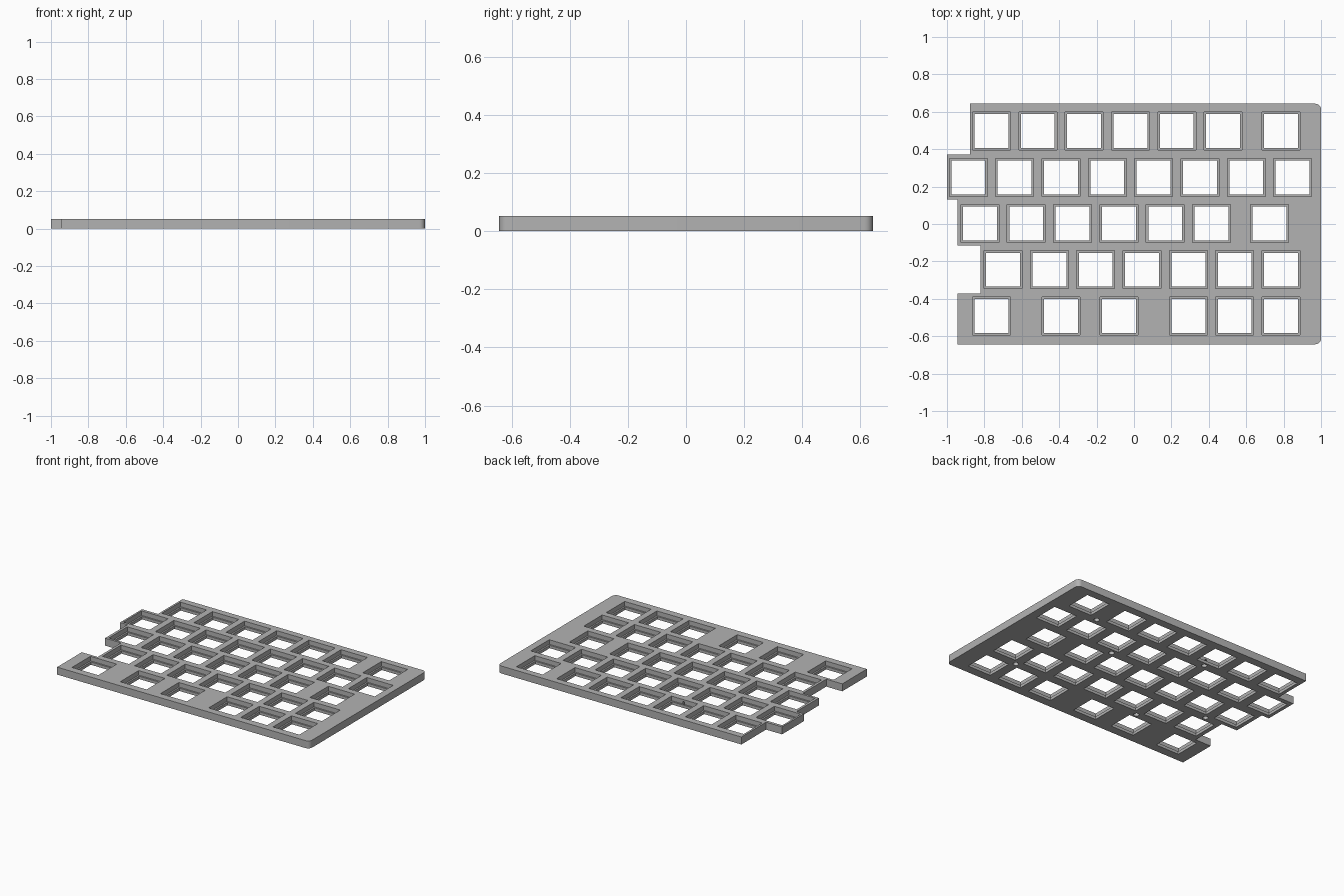
import bpy
import bmesh
from mathutils import Matrix

cube = bpy.data.objects.get("Cube")
if cube:
    bpy.data.objects.remove(cube, do_unlink=True)

THICK = 0.052
LEDGE = 0.02
PITCH = 0.2477
HALF = 0.643
FIRST_X, FIRST_Y = -0.762, 0.4965

# One flat grey for the whole plate
grey = bpy.data.materials.new("plate grey")
grey.use_nodes = True
colour = (0.45, 0.45, 0.45, 1)
grey.diffuse_color = colour
grey.node_tree.nodes["Principled BSDF"].inputs["Base Color"].default_value = colour


def finish(bm, name):
    bmesh.ops.recalc_face_normals(bm, faces=bm.faces)
    mesh = bpy.data.meshes.new(name)
    bm.to_mesh(mesh)
    bm.free()
    mesh.materials.append(grey)
    obj = bpy.data.objects.new(name, mesh)
    bpy.context.collection.objects.link(obj)
    return obj


def add_box(bm, x, y, size, z0, z1):
    place = Matrix.Translation((x, y, (z0 + z1) / 2)) @ Matrix.Diagonal((size, size, z1 - z0, 1))
    bmesh.ops.create_cube(bm, size=1, matrix=place)


# Plate: stepped left edge, rounded corners on the straight edge
row_left = [-0.877, -1.0, -0.943, -0.82, -0.943]
row_ends = [HALF, 0.372, 0.131, -0.115, -0.372, -HALF]
outline = [(1, -HALF), (1, HALF)]
for i, x in enumerate(row_left):
    outline += [(x, row_ends[i]), (x, row_ends[i + 1])]

bm = bmesh.new()
bm.faces.new([bm.verts.new((x, y, 0)) for x, y in outline])
corners = [v for v in bm.verts if v.co.x > 0.99]
bmesh.ops.bevel(bm, geom=corners, offset=0.03, segments=6, profile=0.5, affect='VERTICES')
ext = bmesh.ops.extrude_face_region(bm, geom=bm.faces[:])
bmesh.ops.translate(bm, vec=(0, 0, THICK),
                    verts=[g for g in ext["geom"] if isinstance(g, bmesh.types.BMVert)])
plate = finish(bm, "key_plate")

# Key positions per row, in key widths
rows = [
    [0, 1, 2, 3, 4, 5, 6.25],
    [k - 0.5 for k in range(8)],
    [k - 0.25 for k in range(6)] + [6],
    [k + 0.25 for k in range(7)],
    [0, 1.5, 2.75, 4.25, 5.25, 6.25],
]
keys = [(FIRST_X + k * PITCH, FIRST_Y - r * 0.247) for r, row in enumerate(rows) for k in row]

# Wide pockets from above
pockets = bmesh.new()
for x, y in keys:
    add_box(pockets, x, y, 0.203, LEDGE, THICK + 0.05)

# Narrower openings through the ledge
openings = bmesh.new()
for x, y in keys:
    add_box(openings, x, y, 0.181, -0.05, THICK + 0.05)

# Blind screw holes in the underside
screws = bmesh.new()
for x, y in [(0.63, 0.385), (0.29, 0.125), (0.663, -0.37),
             (-0.26, 0.378), (-0.33, -0.37), (-0.69, -0.121)]:
    bmesh.ops.create_cone(screws, cap_ends=True, segments=20, radius1=0.018, radius2=0.018,
                          depth=0.08, matrix=Matrix.Translation((x, y, -0.002)))

cutters = [finish(pockets, "pocket_cutter"), finish(openings, "opening_cutter"),
           finish(screws, "screw_hole_cutter")]
for cutter in cutters:
    cutter.hide_render = True
    mod = plate.modifiers.new(cutter.name, 'BOOLEAN')
    mod.operation = 'DIFFERENCE'
    mod.solver = 'EXACT'
    mod.object = cutter

# Bake the cuts, then drop the cutters
bpy.context.view_layer.update()
baked = bpy.data.meshes.new_from_object(
    plate.evaluated_get(bpy.context.evaluated_depsgraph_get()))
plate.modifiers.clear()
plate.data = baked
for cutter in cutters:
    bpy.data.objects.remove(cutter, do_unlink=True)

bpy.context.view_layer.objects.active = plate
plate.select_set(True)
bpy.ops.object.shade_smooth_by_angle()
